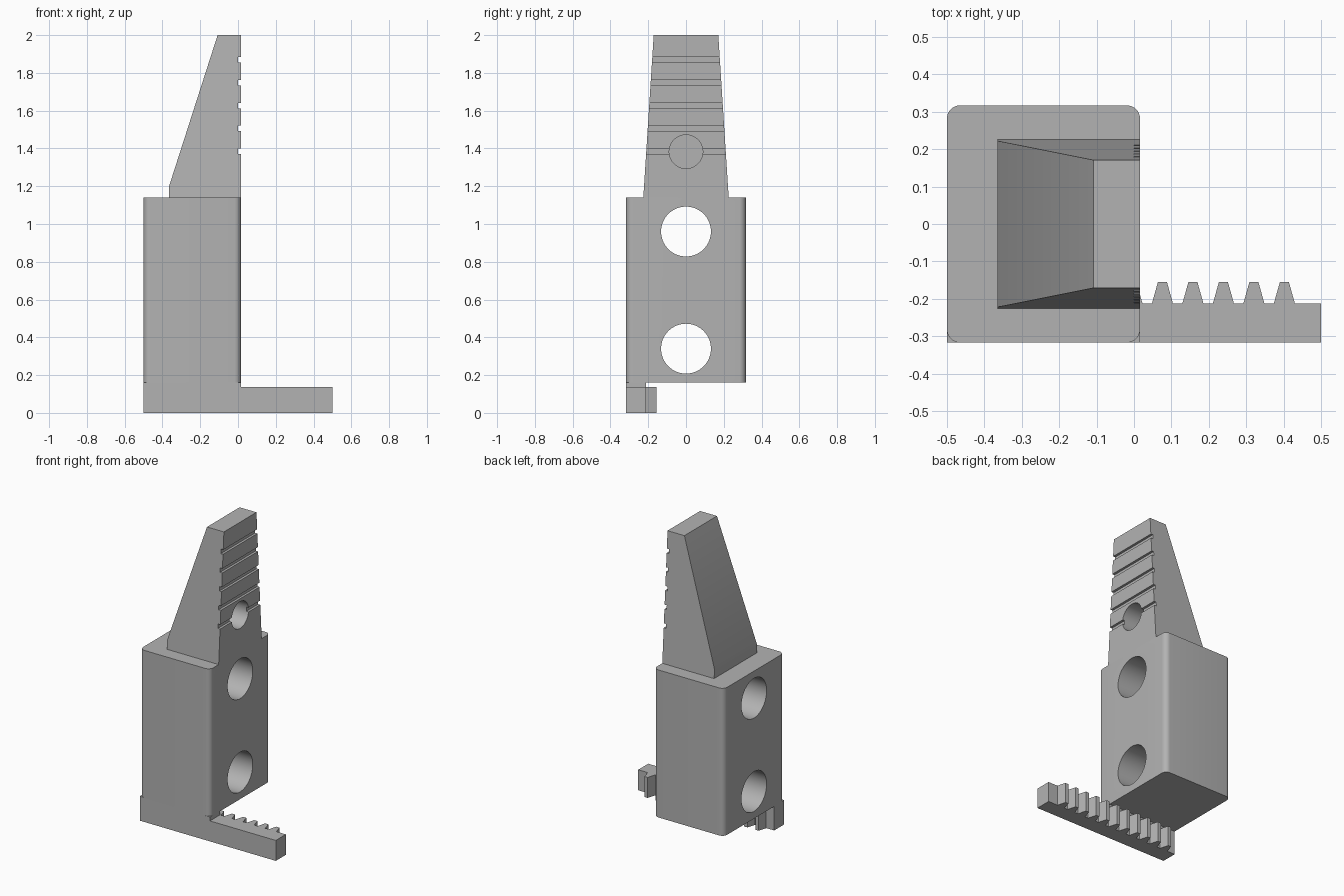
import bpy, bmesh, math
from mathutils import Matrix, Vector

cube = bpy.data.objects.get("Cube")
if cube:
    bpy.data.objects.remove(cube, do_unlink=True)

grey = bpy.data.materials.new("plain grey")
grey.use_nodes = True
grey.diffuse_color = (0.45, 0.45, 0.45, 1)
grey.node_tree.nodes["Principled BSDF"].inputs["Base Color"].default_value = (0.45, 0.45, 0.45, 1)

FRONT = 0.016   # gripping face of the jaw
BACK = -0.5
HALF = 0.317    # half width of the body
TOP = 1.14      # top of the body


def make(name, bm):
    bmesh.ops.recalc_face_normals(bm, faces=bm.faces)
    mesh = bpy.data.meshes.new(name)
    bm.to_mesh(mesh)
    bm.free()
    mesh.materials.append(grey)
    ob = bpy.data.objects.new(name, mesh)
    bpy.context.collection.objects.link(ob)
    return ob


def loft(name, start, end):
    """Solid between two matching outlines."""
    bm = bmesh.new()
    a = [bm.verts.new(p) for p in start]
    b = [bm.verts.new(p) for p in end]
    bm.faces.new(a)
    bm.faces.new(b)
    for i in range(len(a)):
        j = (i + 1) % len(a)
        bm.faces.new((a[i], a[j], b[j], b[i]))
    return make(name, bm)


def prism(name, outline, z0, z1):
    return loft(name, [(x, y, z0) for x, y in outline], [(x, y, z1) for x, y in outline])


def drill(ob, x, z, radius, length):
    """Round hole along x, centred on (x, z)."""
    bm = bmesh.new()
    bmesh.ops.create_cone(bm, cap_ends=True, segments=64, radius1=radius, radius2=radius, depth=length,
                          matrix=Matrix.Translation((x, 0, z)) @ Matrix.Rotation(math.pi / 2, 4, 'Y'))
    cutter = make("hole_cutter", bm)
    cutter.hide_render = True
    mod = ob.modifiers.new("hole", 'BOOLEAN')
    mod.operation = 'DIFFERENCE'
    mod.solver = 'EXACT'
    mod.object = cutter
    bpy.context.view_layer.objects.active = ob
    bpy.ops.object.modifier_apply(modifier=mod.name)
    bpy.data.objects.remove(cutter, do_unlink=True)


def smooth(ob):
    bpy.ops.object.select_all(action='DESELECT')
    ob.select_set(True)
    bpy.context.view_layer.objects.active = ob
    bpy.ops.object.shade_smooth_by_angle(angle=math.radians(30))


# Body: block with rounded upright corners and two through holes
radius = 0.035
outline = []
corners = [(FRONT, HALF), (BACK, HALF), (BACK, -HALF), (FRONT, -HALF)]
middle = (FRONT + BACK) / 2
for k, (x, y) in enumerate(corners):
    cx = x - math.copysign(radius, x - middle)
    cy = y - math.copysign(radius, y)
    for s in range(9):
        a = math.pi / 2 * (k + s / 8)
        outline.append((cx + radius * math.cos(a), cy + radius * math.sin(a)))
body = prism("body", outline, 0.16, TOP)
for z in (0.34, 0.96):
    drill(body, middle, z, 0.132, 1)
smooth(body)

# Finger: tapered wedge with grip grooves and a blind hole
side = [(FRONT, TOP), (-0.365, TOP), (-0.365, 1.2), (-0.108, 2), (FRONT, 2)]
for i in reversed(range(5)):
    low = 1.37 + 0.1213 * i
    side += [(FRONT, low + 0.029), (0, low + 0.029), (0, low), (FRONT, low)]


def half_width(z):
    return 0.226 - 0.055 * (z - TOP) / (2 - TOP)


finger = loft("finger", [(x, -half_width(z), z) for x, z in side],
              [(x, half_width(z), z) for x, z in side])
drill(finger, FRONT, 1.383, 0.089, 0.4)
smooth(finger)

# Rack: straight bar with a row of trapezoid teeth on its inner side
root, tip = -0.212, -0.155
rack = [(0.5, root)]
for i in range(11):
    c = 0.402 - 0.0815 * i
    rack += [(c + 0.028, root), (c + 0.012, tip), (c - 0.012, tip), (c - 0.028, root)]
rack += [(BACK, root), (BACK, -HALF), (0.5, -HALF)]
prism("rack", rack, 0, 0.136)

# Raised strip joining the rack to the body
prism("rack_joint", [(BACK, -HALF), (FRONT, -HALF), (FRONT, root), (BACK, root)], 0.136, 0.162)
